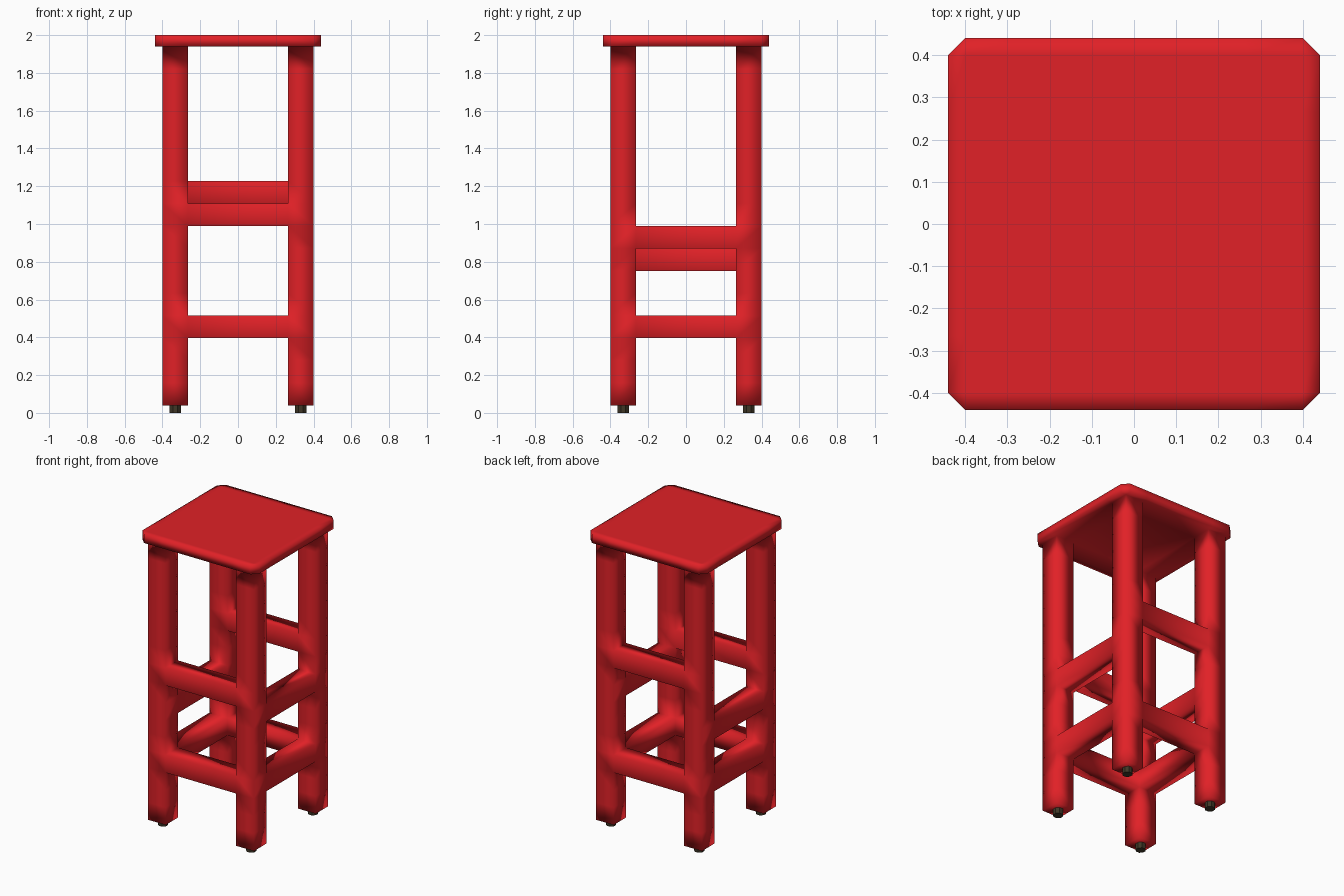
import bpy, bmesh, math
from itertools import product

if "Cube" in bpy.data.objects:
    bpy.data.objects.remove(bpy.data.objects["Cube"])

def material(name, color):
    m = bpy.data.materials.new(name)
    m.diffuse_color = (*color, 1)
    m.use_nodes = True
    m.node_tree.nodes["Principled BSDF"].inputs["Base Color"].default_value = m.diffuse_color
    return m

red = material("red_paint", (0.75, 0.015, 0.02))
dark = material("dark_rubber", (0.05, 0.038, 0.02))

SEAT, OUT, INN = 0.44, 0.40, 0.265
FOOT, UNDER, TOP = 0.04, 1.94, 2.0
STEPS = 16                                   # even loops along each leg
grid = [-SEAT, -OUT, -INN, INN, OUT, SEAT]
levels = [FOOT + (UNDER - FOOT) * k / STEPS for k in range(STEPS + 1)] + [TOP]

# Solid cells (column, row, layer) of the one-piece welded stool
cells = set()
# legs
cells |= set(product((1, 3), (1, 3), range(STEPS)))
# low rails all round, upper rails staggered from side to side
front, back, right, left = (2, 1), (2, 3), (3, 2), (1, 2)
for side, upper in ((front, 8), (right, 7), (left, 6), (back, 9)):
    cells |= {(*side, 3), (*side, upper)}
# seat slab
cells |= set(product(range(5), range(5), (STEPS,)))

bm = bmesh.new()
verts = {}

def vert(key):
    if key not in verts:
        i, j, k = key
        verts[key] = bm.verts.new((grid[i], grid[j], levels[k]))
    return verts[key]

# Skin only the exposed sides of the cells
for cell in cells:
    for axis, s in product(range(3), (0, 1)):
        near = list(cell)
        near[axis] += 1 if s else -1
        if tuple(near) in cells:
            continue
        u, v = (axis + 1) % 3, (axis + 2) % 3
        loop = []
        for du, dv in ((0, 0), (1, 0), (1, 1), (0, 1)):
            p = list(cell)
            p[axis] += s
            p[u] += du
            p[v] += dv
            loop.append(vert(tuple(p)))
        bm.faces.new(loop if s else loop[::-1])

# Cut the seat corners
corners = [e for e in bm.edges if all(
    abs(v.co.x) > 0.43 and abs(v.co.y) > 0.43 for v in e.verts)]
bmesh.ops.bevel(bm, geom=corners, offset=SEAT - OUT, segments=1,
                affect='EDGES', clamp_overlap=False)
bmesh.ops.remove_doubles(bm, verts=bm.verts, dist=0.002)
bmesh.ops.recalc_face_normals(bm, faces=bm.faces)
for f in bm.faces:
    f.smooth = True
mesh = bpy.data.meshes.new("stool_frame_and_seat")
bm.to_mesh(mesh)
bm.free()
mesh.materials.append(red)
bpy.context.collection.objects.link(bpy.data.objects.new("stool_frame_and_seat", mesh))

# Small octagonal feet
c = (OUT + INN) / 2
for sx, sy in product((-1, 1), (-1, 1)):
    bpy.ops.mesh.primitive_cylinder_add(
        vertices=8, radius=0.033, depth=FOOT,
        location=(sx * c, sy * c, FOOT / 2), rotation=(0, 0, math.pi / 8))
    foot = bpy.context.object
    foot.name = f"{'front' if sy < 0 else 'back'}_{'left' if sx < 0 else 'right'}_foot"
    foot.data.materials.append(dark)
